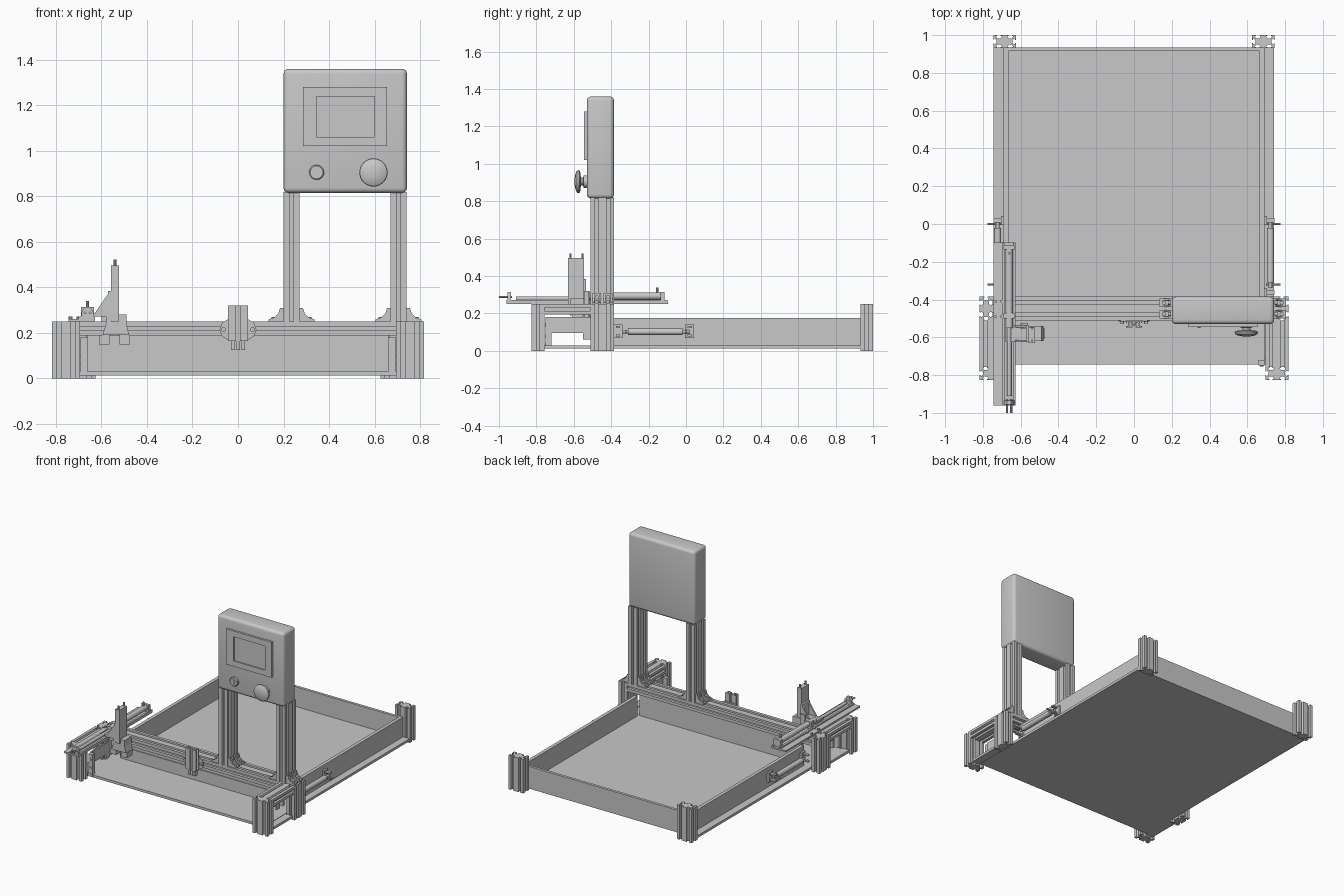
import bpy, bmesh, math
from mathutils import Vector

if "Cube" in bpy.data.objects:
    bpy.data.objects.remove(bpy.data.objects["Cube"])

grey = bpy.data.materials.new("light_grey")
grey.diffuse_color = (0.58, 0.58, 0.58, 1)
grey.use_nodes = True
grey.node_tree.nodes["Principled BSDF"].inputs["Base Color"].default_value = grey.diffuse_color


def finish(name, bm, smooth=False):
    bmesh.ops.recalc_face_normals(bm, faces=bm.faces)
    me = bpy.data.meshes.new(name)
    bm.to_mesh(me)
    bm.free()
    me.materials.append(grey)
    if smooth:
        me.shade_smooth()
        me.set_sharp_from_angle(angle=math.radians(35))
    ob = bpy.data.objects.new(name, me)
    bpy.context.collection.objects.link(ob)
    return ob


def place(axis, u, v, t):
    """Map a cross-section point (u, v) and a distance t along an axis to x, y, z."""
    return {'x': (t, u, v), 'y': (u, t, v), 'z': (u, v, t)}[axis]


def prism(name, axis, pts, t0, t1, smooth=False):
    bm = bmesh.new()
    lo = [bm.verts.new(place(axis, u, v, t0)) for u, v in pts]
    hi = [bm.verts.new(place(axis, u, v, t1)) for u, v in pts]
    bm.faces.new(lo)
    bm.faces.new(hi)
    for i in range(len(pts)):
        j = (i + 1) % len(pts)
        bm.faces.new((lo[i], lo[j], hi[j], hi[i]))
    return finish(name, bm, smooth)


def box(name, x0, x1, y0, y1, z0, z1, bevel=0):
    bm = bmesh.new()
    bmesh.ops.create_cube(bm, size=1)
    for v in bm.verts:
        v.co = Vector(((x0 + x1) / 2 + v.co.x * (x1 - x0),
                       (y0 + y1) / 2 + v.co.y * (y1 - y0),
                       (z0 + z1) / 2 + v.co.z * (z1 - z0)))
    if bevel:
        bmesh.ops.bevel(bm, geom=bm.edges[:], offset=bevel, segments=4,
                        profile=0.5, affect='EDGES')
    return finish(name, bm, bevel > 0)


def lathe(name, axis, cu, cv, rings, n=24):
    """Stack of (distance, radius) rings around an axis through (cu, cv)."""
    bm = bmesh.new()
    loops = [[bm.verts.new(place(axis, cu + r * math.cos(k * math.tau / n),
                                 cv + r * math.sin(k * math.tau / n), t))
              for k in range(n)] for t, r in rings]
    for a, b in zip(loops, loops[1:]):
        for k in range(n):
            bm.faces.new((a[k], a[(k + 1) % n], b[(k + 1) % n], b[k]))
    bm.faces.new(loops[0])
    bm.faces.new(loops[-1])
    return finish(name, bm, True)


def cyl(name, axis, cu, cv, r, t0, t1, n=16):
    return lathe(name, axis, cu, cv, [(t0, r), (t1, r)], n)


def slotted(name, axis, u0, u1, v0, v1, t0, t1):
    """Aluminium T-slot bar: one slot per 0.0625 of width on every side."""
    corners = [Vector(c) for c in ((u0, v0), (u1, v0), (u1, v1), (u0, v1))]
    pts = []
    for i in range(4):
        a, b = corners[i], corners[(i + 1) % 4]
        d = (b - a).normalized()
        inward = Vector((-d.y, d.x))
        length = (b - a).length
        n = max(1, round(length / 0.0625))
        pts.append(a)
        for k in range(n):
            c = length * (k + 0.5) / n
            for s, depth in ((-.009, 0), (-.009, .005), (-.016, .005), (-.009, .017),
                             (.009, .017), (.016, .005), (.009, .005), (.009, 0)):
                pts.append(a + d * (c + s) + inward * depth)
    return prism(name, axis, pts, t0, t1)


# Tray: floor, four walls
box("tray_floor", -.745, .742, -.745, .935, .012, .03)
box("tray_back_wall", -.69, .69, .915, .935, .03, .175)
box("tray_front_wall", -.66, .66, -.42, -.40, .03, .19)
box("front_wall_panel", -.625, .62, -.426, -.42, .04, .12)

# Main cross beam
slotted("cross_beam", 'x', -.51, -.385, .188, .25, -.75, .75)

for s, side in ((-1, "left"), (1, "right")):
    def sx(a, b):
        return sorted((s * a, s * b))

    # Side walls and corner posts
    box(side + "_wall", *sx(.665, .69), -.385, .92, .03, .175)
    slotted(side + "_back_post", 'z', *sx(.625, .745), .932, 1.0, 0, .25)
    slotted(side + "_middle_post", 'z', *sx(.75, .817), -.51, -.385, 0, .25)
    slotted(side + "_front_post", 'z', *sx(.695, .817), -.825, -.757, 0, .25)
    slotted(side + "_top_rail", 'y', *sx(.695, .817), .195, .25, -.757, -.51)
    box(side + "_bottom_strip", *sx(.745, .80), -.757, -.51, .012, .03)
    box(side + "_inner_plate", *sx(.69, .70), -.72, -.51, .095, .18)
    box(side + "_inner_foot", *sx(.69, .70), -.55, -.51, .06, .095)

    # Bolted end brackets
    box(side + "_end_bracket", *sx(.66, .692), -.75, -.72, .015, .18)
    for z in (.03, .08, .14):
        cyl(side + "_bracket_bolt", 'y', s * .677, z, .009, -.735 - .02, -.73, 10)

    # Side cylinders on the tray walls
    x = s * .722
    lathe(side + "_side_cylinder", 'y', x, .103,
          [(-.34, .01), (-.31, .01), (-.31, .019), (-.02, .019), (-.02, .01), (.02, .01)], 16)
    for y0, y1 in ((-.385, -.34), (-.005, .043)):
        box(side + "_cylinder_foot", *sx(.69, .704), y0, y1, .07, .14)
        for z in (.078, .122):
            box(side + "_cylinder_lug", *sx(.704, .745), y0 + .012, y1 - .012, z, z + .01)
    for y in (-.32, 0):
        cyl(side + "_cylinder_pin", 'x', y, .103, .006, *sx(.70, .775), 10)

# Display uprights with corner gussets
gusset = [(0, 0), (.065, 0), (.065, .01), (.04, .018), (.024, .034), (.015, .06), (0, .06)]
for x0, x1 in ((.2, .27), (.67, .74)):
    slotted("display_upright", 'z', x0, x1, -.51, -.385, .25, .82)
    for edge, s in ((x0, -1), (x1, 1)):
        for y in (-.5, -.44):
            for off in (0, .036):
                prism("gusset_side", 'y', [(edge + s * a, .25 + b) for a, b in gusset],
                      y + off, y + off + .01)
            box("gusset_base", *sorted((edge, edge + s * .065)), y, y + .046, .25, .257)
            box("gusset_back", *sorted((edge, edge + s * .007)), y, y + .046, .25, .31)
            cyl("gusset_bolt", 'x', y + .023, .287, .011, *sorted((edge, edge + s * .02)), 12)
            cyl("gusset_bolt", 'z', edge + s * .042, y + .023, .011, .25, .27, 12)

# Display housing and screen
box("display_housing", .2, .742, -.53, -.385, .815, 1.36, bevel=.022)
bx = [(.285, .345), (.60, .655)]
box("screen_frame_left", .285, .345, -.545, -.525, 1.02, 1.28)
box("screen_frame_right", .60, .655, -.545, -.525, 1.02, 1.28)
box("screen_frame_bottom", .345, .60, -.545, -.525, 1.02, 1.06)
box("screen_frame_top", .345, .60, -.545, -.525, 1.238, 1.28)
box("screen", .345, .60, -.536, -.525, 1.06, 1.238)

# Control knob and key switch
lathe("control_knob", 'y', .595, .905,
      [(-.525, .033), (-.548, .033), (-.55, .02), (-.562, .022), (-.566, .055),
       (-.573, .062), (-.582, .06), (-.590, .045), (-.595, .02)], 32)
lathe("key_switch", 'y', .345, .905, [(-.525, .033), (-.542, .033), (-.546, .028)], 24)
prism("key_slot", 'y', [(.345 + .008 * math.cos(a * math.tau / 12),
                         .905 + .018 * math.sin(a * math.tau / 12)) for a in range(12)],
      -.55, -.546)

# Centre stop bracket on the cross beam
slotted("centre_bar", 'z', -.043, .043, -.547, -.517, .165, .32)
prism("centre_plate", 'y', [(-.045, .17), (.045, .17), (.07, .185), (.081, .215), (.07, .245),
                            (.045, .26), (-.045, .26), (-.07, .245), (-.081, .215),
                            (-.07, .185)], -.517, -.508)
for x in (-.022, 0, .022):
    box("centre_tab", x - .008, x + .008, -.54, -.515, .125, .165)
for s in (-1, 1):
    cyl("centre_bolt", 'y', s * .064, .215, .01, -.527, -.515, 12)

# Slide across the left side: plate, ribs, rod and cylinder
box("slide_plate", -.745, -.627, -.96, -.097, .25, .262)
box("slide_rib", -.70, -.685, -.96, -.10, .262, .272)
box("slide_rib", -.64, -.627, -.96, -.10, .262, .272)
cyl("slide_rod", 'y', -.661, .28, .012, -.91, -.55)
cyl("slide_cylinder", 'y', -.661, .293, .02, -.55, -.12, 20)
box("cylinder_mount", -.69, -.632, -.135, -.115, .262, .315)
cyl("cylinder_port", 'z', -.661, -.155, .007, .30, .34, 10)
box("cylinder_mount", -.69, -.632, -.50, -.47, .262, .315)
prism("rod_bracket", 'y', [(-.69, .262), (-.632, .262), (-.636, .295), (-.65, .315),
                           (-.672, .315), (-.686, .295)], -.955, -.935)
for x in (-.672, -.65):
    cyl("rod_tip", 'y', x, .288, .006, -1.0, -.93, 10)
for y in (-.41, -.49):
    for x in (-.735, -.70):
        cyl("plate_bolt", 'z', x, y, .009, .26, .272, 10)

# Tool carriage with upright actuator
box("carriage_base", -.68, -.565, -.625, -.535, .272, .285)
box("carriage_back_plate", -.572, -.558, -.625, -.535, .255, .385)
for y in (-.625, -.547):
    prism("carriage_web", 'y', [(-.63, .285), (-.572, .285), (-.572, .37)], y, y + .012)
box("upright_actuator", -.558, -.523, -.63, -.545, .25, .497)
for y in (-.617, -.553):
    cyl("actuator_pin", 'z', -.54, y, .006, .497, .522, 10)
box("actuator_mount", -.58, -.49, -.62, -.54, .24, .28)
prism("gripper_body", 'y', [(-.595, .19), (-.478, .19), (-.49, .24), (-.58, .24)], -.62, -.54)
for x in (-.61, -.52):
    box("gripper_finger", x, x + .045, -.61, -.55, .15, .19)
box("carriage_stop", -.60, -.56, -.555, -.525, .25, .32)
